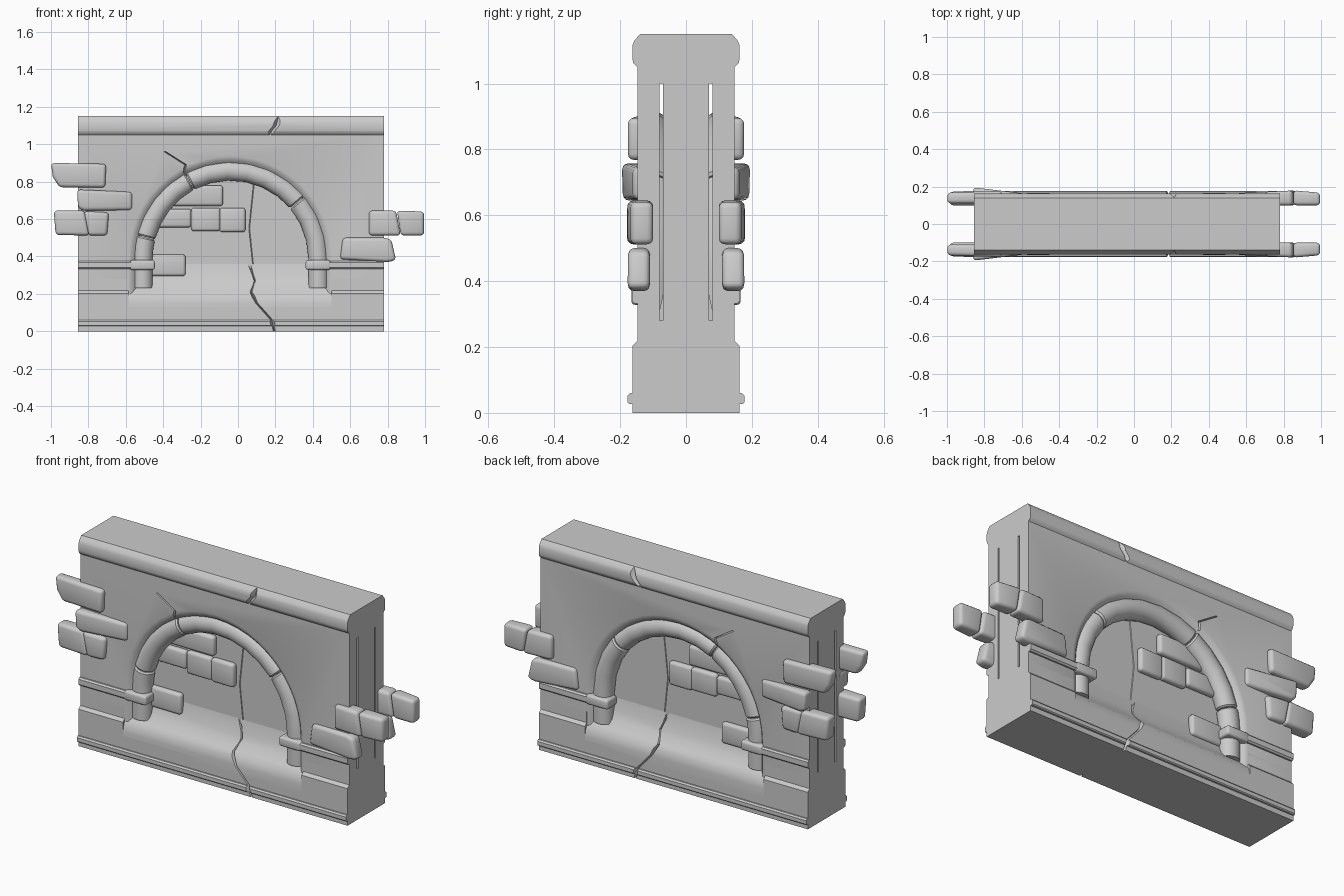
import bpy, bmesh
from math import sin, cos, pi, radians
from mathutils import Vector

if "Cube" in bpy.data.objects:
    bpy.data.objects.remove(bpy.data.objects["Cube"])

X0, X1 = -0.855, 0.78            # wall ends
CX, SPRING, R = -0.04, 0.39, 0.47  # arch centre, spring height, tube radius line


def loft(name, rings, bevel=0.0, cuts=(), mirror=True, angle=35):
    """Closed solid through rings of points; optional bevel, groove cuts, mirror in y."""
    bm = bmesh.new()
    vs = [[bm.verts.new(p) for p in r] for r in rings]
    n = len(rings[0])
    for a, b in zip(vs, vs[1:]):
        for i in range(n):
            j = (i + 1) % n
            bm.faces.new((a[i], a[j], b[j], b[i]))
    bm.faces.new(vs[0][::-1])
    bm.faces.new(vs[-1])
    bmesh.ops.recalc_face_normals(bm, faces=bm.faces)
    me = bpy.data.meshes.new(name)
    bm.to_mesh(me)
    bm.free()
    ob = bpy.data.objects.new(name, me)
    bpy.context.collection.objects.link(ob)
    if bevel:
        m = ob.modifiers.new("bevel", 'BEVEL')
        m.width, m.segments = bevel, 3
    for c in cuts:
        m = ob.modifiers.new("crack", 'BOOLEAN')
        m.operation, m.object, m.solver = 'DIFFERENCE', c, 'EXACT'
    if mirror:
        m = ob.modifiers.new("mirror", 'MIRROR')
        m.use_axis = (False, True, False)
        parts.append((ob, angle))
    return ob


def along_x(name, prof, x0=X0, x1=X1, **k):
    """Extrude a (depth, z) profile along x."""
    return loft(name, [[(x, -d, z) for d, z in prof] for x in (x0, x1)], **k)


def groove(path, w, d):
    """V shaped crack cutter following surface points."""
    ob = loft("crack_cutter", [[(x - w, y - .015, z), (x + w, y - .015, z), (x, y + d, z)]
                               for x, y, z in path], mirror=False)
    ob.hide_render = True
    cutters.append(ob)
    return ob


def stone(name, pts, yl, yr, back, bevel=0.018):
    """Rounded stone from an xz outline; front depth runs from yl (left) to yr (right)."""
    xs = [p[0] for p in pts]
    a, b = min(xs), max(xs)
    front = [(x, -(yl + (yr - yl) * (x - a) / (b - a)), z) for x, z in pts]
    loft(name, [front, [(x, -back, z) for x, z in pts]], bevel=bevel)


def box(x0, x1, z0, z1):
    return [(x0, z0), (x1, z0), (x1, z1), (x0, z1)]


parts, cutters = [], []

# Crack cutters
cap_crack = groove([(.165, -.163, 1.03), (.18, -.163, 1.07), (.205, -.163, 1.1), (.22, -.16, 1.17)], .028, .02)
wall_crack = groove([(-.235, -.148, .76), (-.215, -.148, .80), (-.29, -.148, .85),
                     (-.28, -.148, .89), (-.39, -.148, .96)], .012, .015)
floor_crack = groove([(.06, -.065, .36), (.09, -.10, .27), (.07, -.14, .21), (.10, -.163, .15),
                      (.18, -.163, .06), (.20, -.163, -.02)], .012, .015)
niche_crack = groove([(.06, -.07, .30), (.08, -.07, .36), (.06, -.07, .55), (.09, -.07, .84)], .01, .005)

# Core panel behind the arch, with hollow slits between it and the facing
along_x("core_panel", box(0, .07, .05, 1.1), cuts=[niche_crack])
along_x("top_filler", box(.06, .12, 1.0, 1.07))

# Base: lower plinth, raised ends and curved niche floor
along_x("plinth", box(0, .163, 0, .13), cuts=[floor_crack])
for n, a, b in (("left", X0, -.585), ("right", .50, X1)):
    along_x("plinth_shoulder_" + n,
            [(.05, .1), (.163, .1), (.163, .203), (.148, .218), (.148, .28), (.05, .28)], a, b)
along_x("niche_floor", [(.05, .1), (.163, .1), (.163, .15), (.155, .19), (.135, .215),
                        (.105, .25), (.083, .30), (.07, .36), (.05, .36)], -.585, .50, cuts=[floor_crack])
along_x("base_band", [(.12, .027), (.172, .027), (.177, .032), (.177, .052), (.17, .06), (.12, .06)],
        cuts=[floor_crack])

# Cap
along_x("wall_cap", [(0, 1.05), (.148, 1.05), (.16, 1.062), (.163, 1.075), (.163, 1.115),
                     (.157, 1.13), (.14, 1.15), (0, 1.15)], cuts=[cap_crack])


# Facing slab with an arched opening, splayed at its edge
def facing(r, y):
    arc = [(CX + r * cos(pi * i / 24), y, SPRING + r * sin(pi * i / 24)) for i in range(25)]
    return ([(X0, y, .2), (X0, y, 1.06), (X1, y, 1.06), (X1, y, .2), (CX + r, y, .2)]
            + arc + [(CX - r, y, .2)])


loft("wall_facing", [facing(.545, -.148), facing(.525, -.142), facing(.505, -.12), facing(.50, -.08)],
     cuts=[wall_crack])


# Arch moulding in jointed tube pieces
def tube_piece(name, a0, a1):
    path = []
    if a0 == 0:
        path += [(0, .23), (0, .32)]
    k = max(2, round((a1 - a0) / 12))
    path += [(a0 + (a1 - a0) * i / k, None) for i in range(k + 1)]
    if a1 == 180:
        path += [(180, .32), (180, .23)]
    gap = .6
    full = []
    for i, p in enumerate(path):
        end = i in (0, len(path) - 1)
        s = 1 if i == 0 else -1
        if end and p[1] is None:
            pair = [(p[0] + s * gap * .4, None, .86), (p[0] + s * gap * 2, None, 1)]
            full += pair if i == 0 else pair[::-1]
        else:
            full.append((*p, 1))
    rings = []
    for a, z, s in full:
        t = radians(a)
        c = Vector((CX + R * cos(t), -.097, SPRING + R * sin(t) if z is None else z))
        out = Vector((cos(t), 0, sin(t)))
        rings.append([c + out * (.054 * s * cos(u)) + Vector((0, .051 * s * sin(u), 0))
                      for u in [2 * pi * j / 16 for j in range(16)]])
    loft(name, rings, angle=40)


for i, (a, b) in enumerate(((0, 40), (40, 118), (118, 166), (166, 180))):
    tube_piece(f"arch_moulding_{i + 1}", a, b)

# Collars and string courses
for n, x, a, b in (("left", CX - R, X0, -.55), ("right", CX + R, .47, X1)):
    stone("arch_collar_" + n, box(x - .068, x + .065, .328, .38), .166, .166, .08, .012)
    along_x("string_course_" + n, [(.1, .332), (.156, .332), (.164, .34), (.164, .368),
                                   (.156, .376), (.1, .376)], a, b)

# Exposed bricks on the wall face
stone("brick_upper_left", [(-.955, .77), (-.71, .768), (-.705, .895), (-1, .9), (-.99, .825)], .168, .177, .11)
stone("brick_mid_left", [(-.855, .66), (-.825, .645), (-.565, .648), (-.565, .745), (-.86, .758)], .196, .16, .11)
stone("brick_low_left_outer", [(-.975, .515), (-.795, .512), (-.82, .645), (-.985, .645)], .172, .18, .10)
stone("brick_low_left_inner", [(-.80, .512), (-.70, .512), (-.69, .635), (-.825, .642)], .18, .17, .10)
stone("brick_right_inner", [(.70, .512), (.87, .512), (.845, .645), (.70, .645)], .172, .18, .10)
stone("brick_right_outer", [(.87, .512), (.995, .512), (.995, .64), (.85, .645)], .18, .167, .10)
stone("brick_right_low", [(.545, .385), (.80, .37), (.845, .38), (.82, .49), (.78, .50), (.56, .50)], .165, .178, .11)

# Exposed bricks inside the niche
for i, b in enumerate(((-.51, -.28, .295, .41), (-.43, -.25, .555, .655), (-.25, -.095, .535, .66),
                       (-.10, .04, .53, .66), (-.36, -.08, .67, .78))):
    stone(f"niche_brick_{i + 1}", box(*b), .098, .10, .06, .016)

# Bake modifiers and shade
for ob, angle in parts:
    bpy.ops.object.select_all(action='DESELECT')
    ob.select_set(True)
    bpy.context.view_layer.objects.active = ob
    bpy.ops.object.convert(target='MESH')
    bpy.ops.object.shade_smooth_by_angle(angle=radians(angle))
for c in cutters:
    bpy.data.objects.remove(c)
